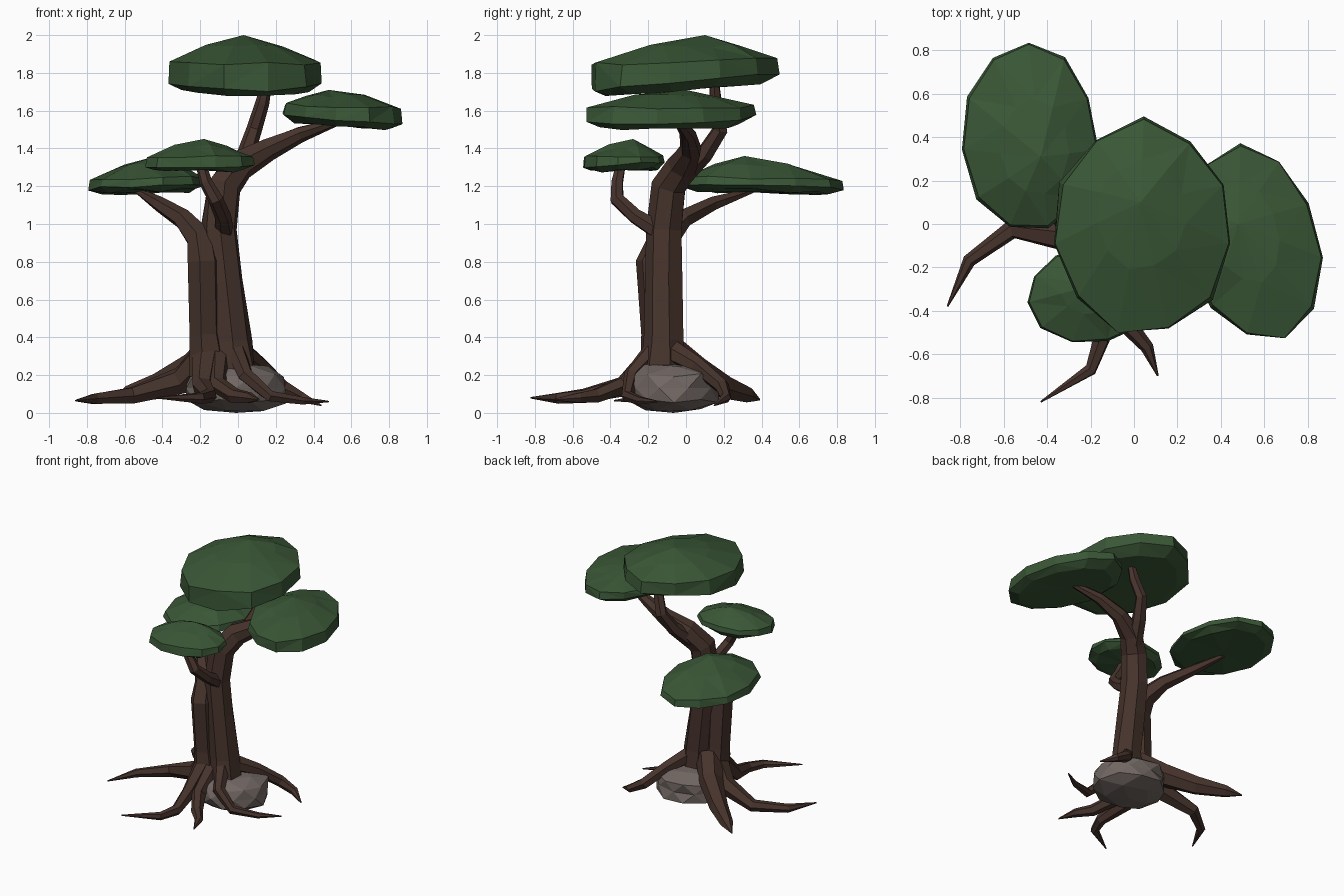
import bpy, bmesh, math, random
from mathutils import Vector

if "Cube" in bpy.data.objects:
    bpy.data.objects.remove(bpy.data.objects["Cube"])

random.seed(4)


def material(name, rgb):
    m = bpy.data.materials.new(name)
    m.diffuse_color = (*rgb, 1)
    m.use_nodes = True
    m.node_tree.nodes["Principled BSDF"].inputs["Base Color"].default_value = m.diffuse_color
    return m


BARK = material("dark brown bark", (0.062, 0.033, 0.025))
LEAF = material("deep green leaves", (0.042, 0.095, 0.037))
STONE = material("warm grey stone", (0.165, 0.135, 0.123))


def finish(bm, name, mat):
    bmesh.ops.recalc_face_normals(bm, faces=bm.faces)
    me = bpy.data.meshes.new(name)
    bm.to_mesh(me)
    bm.free()
    me.materials.append(mat)
    ob = bpy.data.objects.new(name, me)
    bpy.context.collection.objects.link(ob)
    return ob


def skin(bm, rings):
    """Join equal rings of vertices into side faces."""
    n = len(rings[0])
    for a, b in zip(rings, rings[1:]):
        for i in range(n):
            j = (i + 1) % n
            bm.faces.new((a[i], a[j], b[j], b[i]))


def limb(name, path, sides=6):
    """Faceted tapering tube through (x, y, z, radius) points."""
    bm = bmesh.new()
    pts = [Vector(p[:3]) for p in path]
    rings, side = [], Vector((1, 0.3, 0))
    for k, p in enumerate(pts):
        d = (pts[min(k + 1, len(pts) - 1)] - pts[max(k - 1, 0)]).normalized()
        side = (side - d * side.dot(d)).normalized()
        other = d.cross(side)
        ring = []
        for i in range(sides):
            a = math.tau * i / sides
            r = path[k][3] * random.uniform(0.94, 1.1)
            ring.append(bm.verts.new(p + (side * math.cos(a) + other * math.sin(a)) * r))
        rings.append(ring)
    skin(bm, rings)
    bm.faces.new(rings[0])
    bm.faces.new(rings[-1])
    return finish(bm, name, BARK)


def canopy(name, centre, radii, heights, peak, slope, lean=0.0, n=11):
    """Flat leaf pad: underside, lower rim, upper rim, dome ring, peak."""
    bm = bmesh.new()
    cx, cy = centre
    under, low, high, top = heights
    wobble = [random.uniform(0.97, 1.03) for _ in range(n)]
    rings = []
    levels = ((0.82, under, 1), (1.0, low, 1), (0.97, high, 0.3), (0.5, high + (top - high) * 0.6, 0))
    for scale, z, tilt in levels:
        ring = []
        shift = (1 - scale) if scale < 0.6 else 0
        for i in range(n):
            a = math.tau * i / n + math.pi / 2
            s = scale * wobble[i] * random.uniform(0.98, 1.02)
            u = math.cos(a) * radii[0] * s
            v = math.sin(a) * radii[1] * s
            x = cx + u + lean * v + shift * (peak[0] - cx)
            y = cy + v + shift * (peak[1] - cy)
            ring.append(bm.verts.new((x, y, z + tilt * (slope[0] * u + slope[1] * v)
                                      + random.uniform(-0.01, 0.01))))
        rings.append(ring)
    skin(bm, rings)
    tip = bm.verts.new((*peak, top))
    base = bm.verts.new((cx, cy, under))
    for i in range(n):
        j = (i + 1) % n
        bm.faces.new((rings[-1][i], rings[-1][j], tip))
        bm.faces.new((rings[0][j], rings[0][i], base))
    bmesh.ops.triangulate(bm, faces=bm.faces)
    return finish(bm, name, LEAF)


# Main trunk, bending into the right-hand branch
limb("trunk", [(-0.03, -0.12, 0.2, 0.13), (-0.035, -0.12, 0.38, 0.108), (-0.07, -0.12, 0.7, 0.1),
               (-0.1, -0.115, 0.97, 0.093), (-0.075, -0.085, 1.2, 0.092), (0.01, -0.02, 1.31, 0.082),
               (0.16, 0.025, 1.395, 0.06), (0.33, 0.01, 1.475, 0.042), (0.58, -0.06, 1.56, 0.015)], 7)

# Second stem on the left, becoming the rear-left branch
limb("side_stem", [(-0.16, -0.14, 0.2, 0.11), (-0.175, -0.15, 0.42, 0.088), (-0.18, -0.175, 0.8, 0.085),
                   (-0.2, -0.12, 0.92, 0.075), (-0.29, -0.02, 1.025, 0.055), (-0.42, 0.14, 1.105, 0.04),
                   (-0.54, 0.36, 1.18, 0.015)])

# Smaller branches
limb("top_branch", [(-0.02, -0.02, 1.25, 0.06), (0.04, 0.1, 1.37, 0.048), (0.085, 0.18, 1.5, 0.042),
                    (0.13, 0.155, 1.64, 0.036), (0.16, 0.15, 1.78, 0.025)])
limb("front_branch", [(-0.07, -0.14, 0.96, 0.05), (-0.08, -0.27, 1.04, 0.042), (-0.12, -0.365, 1.13, 0.038),
                      (-0.17, -0.365, 1.22, 0.033), (-0.2, -0.34, 1.33, 0.025)])

# Roots draped over the rock
ROOTS = {
    "root_left": [(-0.17, -0.13, 0.3, 0.08), (-0.3, -0.06, 0.17, 0.07), (-0.56, -0.025, 0.095, 0.045),
                  (-0.76, -0.17, 0.075, 0.03), (-0.86, -0.38, 0.065, 0.004)],
    "root_front_left": [(-0.17, -0.17, 0.3, 0.07), (-0.19, -0.33, 0.14, 0.055), (-0.15, -0.54, 0.09, 0.04),
                        (-0.2, -0.67, 0.08, 0.03), (-0.43, -0.82, 0.08, 0.004)],
    "root_front": [(-0.1, -0.16, 0.3, 0.06), (-0.11, -0.33, 0.15, 0.05), (-0.02, -0.48, 0.09, 0.04),
                   (0.06, -0.57, 0.08, 0.03), (0.11, -0.7, 0.07, 0.004)],
    "root_front_right": [(-0.02, -0.16, 0.34, 0.055), (0.04, -0.29, 0.2, 0.042), (0.17, -0.31, 0.09, 0.033),
                         (0.34, -0.24, 0.065, 0.022), (0.48, -0.15, 0.06, 0.004)],
    "root_right": [(0.0, -0.1, 0.34, 0.06), (0.12, 0.06, 0.25, 0.045), (0.23, 0.19, 0.14, 0.04),
                   (0.34, 0.21, 0.08, 0.028), (0.44, 0.15, 0.04, 0.004)],
    "root_back_left": [(-0.13, -0.1, 0.34, 0.09), (-0.24, 0.04, 0.23, 0.085), (-0.42, 0.19, 0.14, 0.065),
                       (-0.58, 0.32, 0.1, 0.045), (-0.67, 0.39, 0.07, 0.004)],
}
for root_name, root_path in ROOTS.items():
    limb(root_name, root_path)

# Leaf pads
canopy("top_canopy", (0.045, -0.02), (0.415, 0.495), (1.71, 1.75, 1.86, 2.0), (0.03, 0.1), (0, 0.09))
canopy("right_canopy", (0.55, -0.09), (0.31, 0.45), (1.52, 1.56, 1.625, 1.71), (0.48, 0.0), (-0.07, 0.02), -0.13)
canopy("back_left_canopy", (-0.485, 0.405), (0.315, 0.44), (1.17, 1.195, 1.24, 1.36), (-0.43, 0.31), (0.03, -0.02))
canopy("front_left_canopy", (-0.2, -0.33), (0.295, 0.22), (1.285, 1.315, 1.355, 1.45), (-0.18, -0.28), (0.02, 0.05))

# Boulder gripped by the roots, broader towards its flat top and base
bm = bmesh.new()
bmesh.ops.create_icosphere(bm, subdivisions=2, radius=1)
for v in bm.verts:
    k = random.uniform(0.94, 1.06)
    wide = 1 + 0.25 * abs(v.co.z)
    v.co = Vector((-0.01 + v.co.x * k * wide * 0.27, -0.065 + v.co.y * k * wide * 0.25,
                   min(0.26, max(0.0, 0.132 + v.co.z * k * 0.14))))
finish(bm, "rock", STONE)
